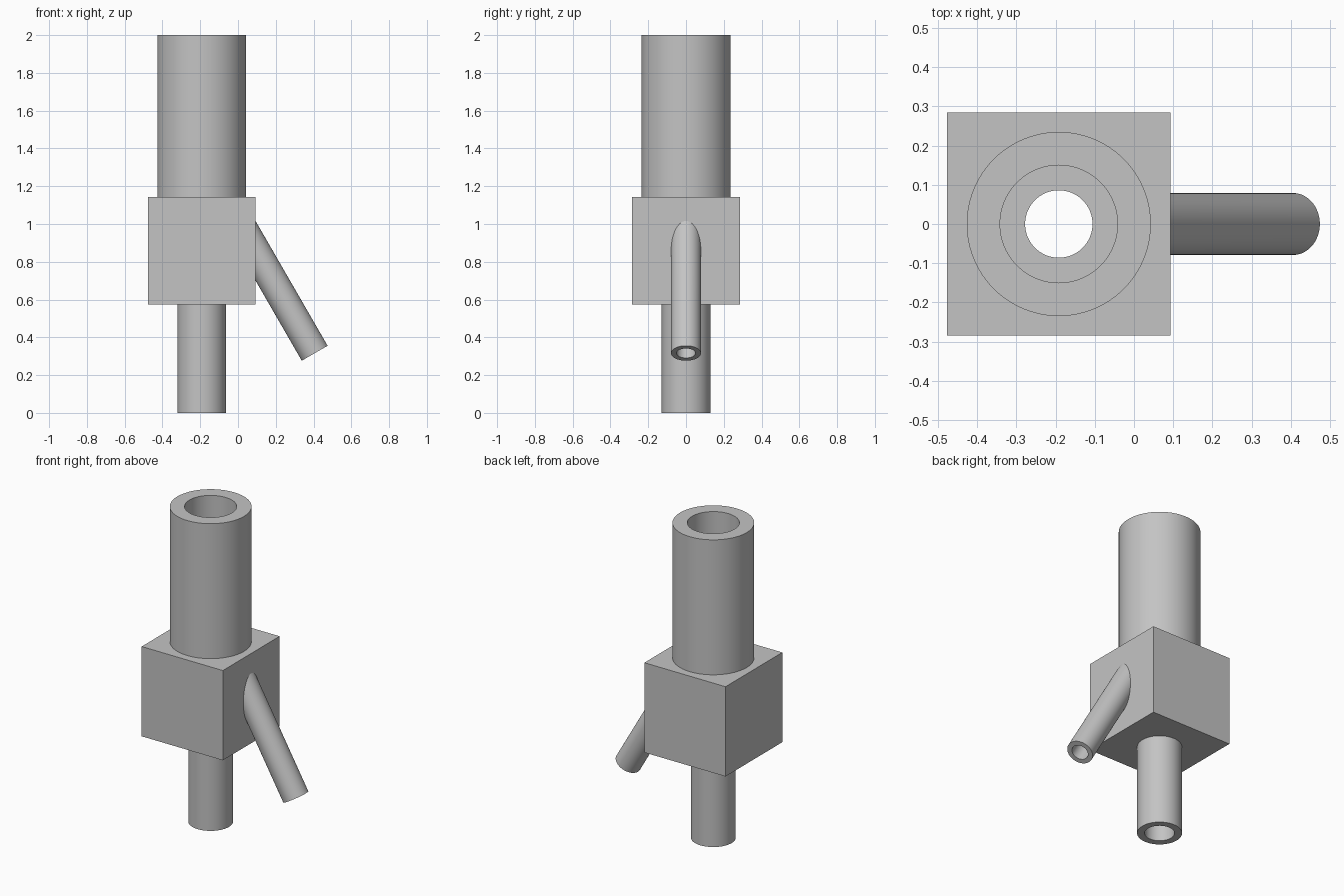
import bpy, bmesh, math
from mathutils import Vector

cube = bpy.data.objects.get("Cube")
if cube:
    bpy.data.objects.remove(cube, do_unlink=True)

SEGMENTS = 96
AXIS_X = -0.192
HALF = 0.285
BLOCK_Z = 0.858
TOP, BOTTOM = BLOCK_Z + HALF, BLOCK_Z - HALF
SIDE_X = AXIS_X + HALF
BORE = 0.086

grey = bpy.data.materials.new("plain grey")
grey.use_nodes = True
colour = (0.55, 0.55, 0.55, 1)
grey.diffuse_color = colour
grey.node_tree.nodes["Principled BSDF"].inputs["Base Color"].default_value = colour


def finish(bm, name):
    bmesh.ops.recalc_face_normals(bm, faces=bm.faces)
    mesh = bpy.data.meshes.new(name)
    bm.to_mesh(mesh)
    bm.free()
    obj = bpy.data.objects.new(name, mesh)
    bpy.context.collection.objects.link(obj)
    mesh.materials.append(grey)
    bpy.ops.object.select_all(action='DESELECT')
    obj.select_set(True)
    bpy.context.view_layer.objects.active = obj
    return obj


def pipe(name, start, end, outer, inner, normal):
    """Hollow pipe whose start is trimmed flush to the block face with this normal."""
    start, end, normal = Vector(start), Vector(end), Vector(normal)
    axis = (end - start).normalized()
    across = Vector((0, 1, 0))
    other = axis.cross(across)
    bm = bmesh.new()

    def ring(radius, trimmed):
        verts = []
        for i in range(SEGMENTS):
            a = math.tau * i / SEGMENTS
            offset = radius * (math.cos(a) * across + math.sin(a) * other)
            if trimmed:
                p = start + offset - axis * (offset.dot(normal) / axis.dot(normal))
            else:
                p = end + offset
            verts.append(bm.verts.new(p))
        return verts

    # outer wall, end rim, bore wall
    rings = [ring(outer, True), ring(outer, False), ring(inner, False), ring(inner, True)]
    for a, b in zip(rings, rings[1:]):
        for i in range(SEGMENTS):
            j = (i + 1) % SEGMENTS
            bm.faces.new((a[i], a[j], b[j], b[i]))
    obj = finish(bm, name)
    # an open shell: make sure the rim faces outward
    rim = obj.data.polygons[SEGMENTS]
    if rim.normal.dot(axis) < 0:
        obj.data.flip_normals()
    bpy.ops.object.shade_smooth_by_angle(angle=math.radians(35))
    return obj


# Central block with a vertical bore
bm = bmesh.new()
bmesh.ops.create_cube(bm, size=2 * HALF)
bmesh.ops.translate(bm, verts=bm.verts, vec=(AXIS_X, 0, BLOCK_Z))
block = finish(bm, "block")

bm = bmesh.new()
bmesh.ops.create_cone(bm, cap_ends=True, segments=SEGMENTS, radius1=BORE, radius2=BORE, depth=1)
bmesh.ops.translate(bm, verts=bm.verts, vec=(AXIS_X, 0, BLOCK_Z))
cutter = finish(bm, "bore_cutter")
cutter.hide_render = True

cut = block.modifiers.new("bore", 'BOOLEAN')
cut.operation = 'DIFFERENCE'
cut.solver = 'EXACT'
cut.object = cutter
bpy.ops.object.select_all(action='DESELECT')
block.select_set(True)
bpy.context.view_layer.objects.active = block
bpy.ops.object.modifier_apply(modifier=cut.name)
bpy.data.objects.remove(cutter, do_unlink=True)
bpy.ops.object.shade_smooth_by_angle(angle=math.radians(35))

# Pipes: wide above, narrow below, slanted branch on the left side
pipe("upper_pipe", (AXIS_X, 0, TOP), (AXIS_X, 0, 2), 0.235, 0.15, (0, 0, 1))
pipe("lower_pipe", (AXIS_X, 0, BOTTOM), (AXIS_X, 0, 0), 0.129, BORE, (0, 0, -1))
slant = Vector((math.sin(math.radians(30)), 0, -math.cos(math.radians(30))))
root = Vector((SIDE_X, 0, BLOCK_Z))
pipe("branch_pipe", root, root + slant * 0.626, 0.079, 0.05, (1, 0, 0))
